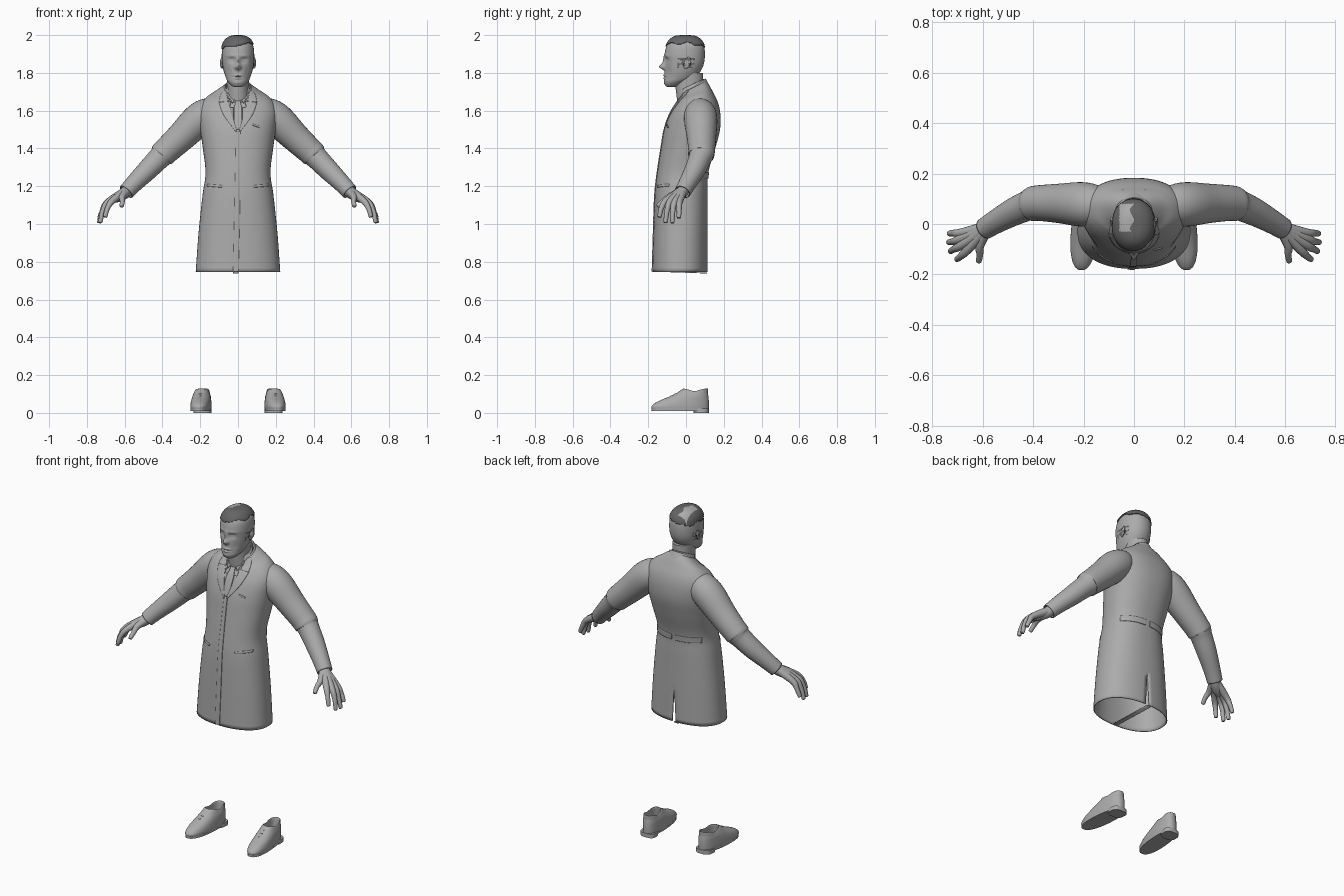
import bpy, bmesh, math
from math import sin, cos, pi, exp
from mathutils import Vector
from mathutils.bvhtree import BVHTree

cube = bpy.data.objects.get("Cube")
if cube:
    bpy.data.objects.remove(cube)


def material(name, value):
    m = bpy.data.materials.new(name)
    m.use_nodes = True
    m.diffuse_color = (value, value, value, 1)
    m.node_tree.nodes["Principled BSDF"].inputs["Base Color"].default_value = (value, value, value, 1)
    return m


GREY = material("mid grey", 0.41)
DARK = material("dark hair grey", 0.13)


def finish(name, bm, thick=0, angle=40, recalc=True):
    bmesh.ops.remove_doubles(bm, verts=bm.verts, dist=0.0002)
    if recalc:
        bmesh.ops.recalc_face_normals(bm, faces=bm.faces)
    me = bpy.data.meshes.new(name)
    bm.to_mesh(me)
    bm.free()
    ob = bpy.data.objects.new(name, me)
    bpy.context.collection.objects.link(ob)
    me.materials.append(GREY)
    me.materials.append(DARK)
    bpy.ops.object.select_all(action='DESELECT')
    ob.select_set(True)
    bpy.context.view_layer.objects.active = ob
    bpy.ops.object.shade_smooth_by_angle(angle=math.radians(angle))
    if thick:
        mod = ob.modifiers.new("thickness", 'SOLIDIFY')
        mod.thickness = thick
        mod.offset = -1
    return ob


def dense(rows, k):
    """Smooth in-between rows through the given ones."""
    rows = [Vector(r) for r in rows]
    out = []
    for i in range(len(rows) - 1):
        a, b, c, d = rows[max(i - 1, 0)], rows[i], rows[i + 1], rows[min(i + 2, len(rows) - 1)]
        for j in range(k):
            t = j / k
            out.append(b + ((c - a) * t + (2 * a - 5 * b + 4 * c - d) * t * t
                            + (3 * b - a - 3 * c + d) * t ** 3) * 0.5)
    return out + [rows[-1]]


def loft(rings, caps=(True, True), closed=True):
    bm = bmesh.new()
    vs = [[bm.verts.new(p) for p in r] for r in rings]
    n = len(vs[0])
    for a, b in zip(vs, vs[1:]):
        for i in range(n if closed else n - 1):
            j = (i + 1) % n
            bm.faces.new((a[i], a[j], b[j], b[i]))
    for cap, r in zip(caps, (vs[0], vs[-1])):
        if cap:
            bm.faces.new(r)
    return bm


def oval(z, rx, yf, yb, tilt=0, n=48, p=1.0, gap=0):
    """Level ring, starting and ending at the back; gap opens the back."""
    mid, ry, pts = (yf + yb) / 2, (yb - yf) / 2, []
    for i in range(n):
        t = pi / 2 + gap + (2 * pi - 2 * gap) * i / (n - 1 if gap else n)
        c, s = cos(t), sin(t)
        y = ry * math.copysign(abs(s) ** p, s)
        pts.append((rx * math.copysign(abs(c) ** p, c), mid + y, z + tilt * y))
    return pts


def tube(name, path, k=5, n=20, caps=(True, True), thick=0, side=1):
    """Round tube along (x, y, z, radius) points."""
    pts = dense(path, k)
    rings = []
    for i, q in enumerate(pts):
        d = (pts[min(i + 1, len(pts) - 1)] - pts[max(i - 1, 0)]).xyz
        rot = d.to_track_quat('Z', 'Y')
        ring = [q.xyz + rot @ Vector((cos(2 * pi * j / n), sin(2 * pi * j / n), 0)) * q.w for j in range(n)]
        rings.append([(v.x * side, v.y, v.z) for v in ring])
    return finish(name, loft(rings, caps), thick, 60)


# Coat body: open hem, back vent, front cut to a V
COAT = [(.745, .224, -.178, .115, 0), (.95, .209, -.172, .115, 0), (1.15, .188, -.165, .115, 0),
        (1.27, .172, -.152, .118, 0), (1.4, .186, -.132, .155, 0), (1.5, .2, -.115, .18, 0),
        (1.58, .208, -.088, .182, 0), (1.635, .195, -.06, .17, .05), (1.675, .16, -.04, .145, .2),
        (1.7, .115, -.03, .125, .4), (1.725, .075, -.02, .105, .5)]


def vent(z):
    return 0.00001 + max(0, .95 - z) * .17


bm = loft([oval(*r, n=73, p=.88, gap=vent(r[0])) for r in dense(COAT, 6)], (False, False), False)
surface = BVHTree.FromBMesh(bm)
bmesh.ops.delete(bm, geom=[f for f in bm.faces if f.calc_center_median().y < .03 and
                           abs(f.calc_center_median().x) < (f.calc_center_median().z - 1.5) * .3], context='FACES')
finish("coat_body", bm, .006)


def strip(name, left, right, off=.004, back=False, cols=6, k=6, thick=.005):
    """Thin cloth plate between two (x, z) edges, laid on the coat."""
    bm, sign, rows = bmesh.new(), (1 if back else -1), []
    for a, b in zip(dense([(*p, 0) for p in left], k), dense([(*p, 0) for p in right], k)):
        row = []
        for i in range(cols + 1):
            q = a.lerp(b, i / cols)
            hit = surface.ray_cast(Vector((q.x, sign, q.y)), Vector((0, -sign, 0)))[0]
            if hit is None:
                hit = surface.find_nearest(Vector((q.x, 0, q.y)))[0]
            row.append(bm.verts.new((q.x, hit.y + sign * off, q.y)))
        rows.append(row)
    for r, s in zip(rows, rows[1:]):
        for i in range(cols):
            f = bm.faces.new((r[i], r[i + 1], s[i + 1], s[i]))
            f.normal_update()
            if f.normal.y * sign < 0:
                f.normal_flip()
    return finish(name, bm, thick, recalc=False)


# Shirt front under the coat, tie
shirt = [(z, rx * .94, yf + .008, yb - .012, t) for z, rx, yf, yb, t in COAT[4:]]
finish("shirt", loft([oval(*r) for r in dense(shirt, 4)], (False, False)))
strip("tie", [(-.012, 1.675), (-.014, 1.645), (-.022, 1.6), (-.02, 1.5)],
      [(.012, 1.675), (.014, 1.645), (.022, 1.6), (.02, 1.5)], .003)

# Front edge, belt and pockets
strip("front_placket", [(-.026, .738), (-.018, 1.1), (-.01, 1.5)], [(.002, .738), (.01, 1.1), (.012, 1.5)], k=20)
strip("back_belt", [(-.15, 1.24), (0, 1.24), (.15, 1.24)], [(-.15, 1.272), (0, 1.272), (.15, 1.272)],
      back=True, k=12)
strip("breast_pocket", [(.08, 1.522), (.115, 1.51)], [(.08, 1.53), (.115, 1.518)], .005, cols=2)
for s, side in ((1, "left"), (-1, "right")):
    strip(side + "_lapel", [(s * .006, 1.49), (s * .03, 1.58), (s * .056, 1.67)],
          [(s * .012, 1.49), (s * .075, 1.575), (s * .1, 1.64)])
    strip(side + "_collar_leaf", [(s * .05, 1.65), (s * .06, 1.68), (s * .066, 1.71)],
          [(s * .1, 1.645), (s * .095, 1.675), (s * .082, 1.705)], .005)
    strip(side + "_shirt_collar", [(s * .008, 1.675), (s * .022, 1.69), (s * .045, 1.705)],
          [(s * .03, 1.64), (s * .042, 1.665), (s * .056, 1.69)], .005)
    strip(side + "_pocket_edge", [(s * .085, 1.193), (s * .165, 1.2)], [(s * .085, 1.205), (s * .165, 1.212)],
          cols=2, k=10)

# Turned collar and shirt band around the neck
finish("coat_collar", loft([oval(*r) for r in dense(
    [(1.685, .1, -.045, .125, .55), (1.715, .078, -.035, .11, .6), (1.73, .067, -.028, .103, .6),
     (1.715, .062, -.022, .094, .6)], 4)], (False, False)))
finish("shirt_band", loft([oval(z, .062, -.045, .095, .45) for z in (1.67, 1.735)], (False, False)), .005)

# Neck
finish("neck", loft([oval(*r) for r in dense(
    [(1.64, .062, -.045, .092), (1.72, .057, -.055, .09), (1.8, .06, -.06, .09)], 4)]))

# Head, shaped by soft bumps (x, z, width, height, depth)
BUMPS = [(0, 1.832, .013, .015, .028), (0, 1.86, .009, .028, .012), (0, 1.787, .022, .006, .008),
         (0, 1.772, .018, .006, .006), (0, 1.7795, .024, .003, -.004), (0, 1.748, .022, .01, .003)]
for s in (1, -1):
    BUMPS += [(s * .033, 1.868, .016, .013, -.011), (s * .033, 1.866, .01, .005, .006),
              (s * .035, 1.89, .026, .008, .004), (s * .014, 1.829, .006, .007, .006),
              (s * .048, 1.805, .014, .025, -.004)]
HEAD = [(1.724, .012, -.094, -.07), (1.731, .032, -.108, -.04), (1.752, .053, -.115, .005),
        (1.776, .065, -.114, .05), (1.81, .076, -.112, .078), (1.85, .084, -.11, .095), (1.9, .086, -.112, .1),
        (1.945, .08, -.102, .094), (1.975, .06, -.08, .072), (1.99, .032, -.05, .042), (1.993, .004, -.012, .004)]


def sculpt(p):
    x, y, z = p
    if y < -.02:
        y -= sum(a * exp(-((x - bx) / w) ** 2 - ((z - bz) / h) ** 2) for bx, bz, w, h, a in BUMPS)
    return (x, y, z)


def blotch(c):
    return sin(c.y * 190 + c.z * 60) + sin(c.z * 230 + c.x * 50)


bm = loft([[sculpt(p) for p in oval(*r, n=112, p=.93)] for r in dense(HEAD, 9)])
for f in bm.faces:
    c = f.calc_center_median()
    if abs(c.x) > .06 and -.045 < c.y < .045 and 1.825 < c.z < 1.88 and blotch(c) > -.1:
        f.material_index = 1
finish("head", bm, angle=70)

# Hair cap, lower on the right and back, with a pale parting
cap = [(z + .007, rx + .004, yf - .003, yb + .003) for z, rx, yf, yb in HEAD[6:]]
bm = loft([oval(*r, n=96, p=.93) for r in dense(cap, 8)], (False, True))
drop = []
for f in bm.faces:
    c = f.calc_center_median()
    edge = 1.946 + .006 * sin(c.y * 70 + 1) + c.x * .16 - max(0, c.y - .03) * .2
    parting = -.058 < c.x < -.008 + .008 * sin(c.y * 90) and -.03 < c.y < .08
    if c.z < edge:
        drop.append(f)
    elif not parting:
        f.material_index = 1
bmesh.ops.delete(bm, geom=drop, context='FACES')
finish("hair", bm, .005, 70)

# Sleeves, hands, ears and shoes on both sides
WRIST = (.585, -.015, 1.178, .026)
FINGERS = {"index_finger": ((.662, -.103, 1.125), (.69, -.13, 1.085), (.703, -.14, 1.04)),
           "middle_finger": ((.683, -.083, 1.12), (.715, -.1, 1.07), (.728, -.108, 1.012)),
           "ring_finger": ((.69, -.06, 1.115), (.72, -.07, 1.065), (.735, -.072, 1.01)),
           "little_finger": ((.687, -.036, 1.115), (.715, -.036, 1.075), (.733, -.038, 1.035)),
           "thumb": ((.612, -.085, 1.145), (.612, -.12, 1.122), (.616, -.148, 1.095))}


def shoe_ring(s, z, rx, yf, yb, p=.85):
    """Shoe outline turned slightly outward, its top dipping at the ankle."""
    return [(x + s * (.194 - y * .08), y, z - max(0, z - .09) * .35 * exp(-((y - .045) / .035) ** 2))
            for x, y, z in oval(z, rx, yf, yb, p=p)]


for s, side in ((1, "left"), (-1, "right")):
    tube(side + "_sleeve", [(.09, .07, 1.61, .05), (.15, .074, 1.59, .08), (.21, .078, 1.55, .088),
                            (.3, .082, 1.462, .078), (.375, .083, 1.392, .071), (.402, .08, 1.366, .069),
                            (.415, .076, 1.352, .061), (.48, .047, 1.285, .055), (.55, .008, 1.215, .047),
                            (.592, -.018, 1.17, .043)], n=32, caps=(True, False), thick=.006, side=s)
    tube(side + "_wrist", [(.53, .02, 1.23, .03), (.59, -.018, 1.172, .031), (.63, -.045, 1.145, .028),
                           (.665, -.065, 1.125, .016)], side=s)
    for name, (a, b, c) in FINGERS.items():
        tip = Vector(c) + (Vector(c) - Vector(b)) * .06
        tube(side + "_" + name, [WRIST, (*a, .018), (*b, .0135), (*c, .011), (*tip, .004)], n=14, side=s)
    # Ear
    bm = bmesh.new()
    bmesh.ops.create_uvsphere(bm, u_segments=20, v_segments=12, radius=1)
    for v in bm.verts:
        x, y, z = v.co
        v.co = (s * (.084 + x * .01 + y * .006), .006 + y * .02 + z * .006, 1.853 + z * .031)
    for f in bm.faces:
        if blotch(f.calc_center_median()) > .5:
            f.material_index = 1
    finish(side + "_ear", bm, angle=60)
    # Shoe upper with an open top and lining
    upper = [(.016, .052, -.178, .12), (.035, .054, -.182, .121), (.06, .052, -.15, .121),
             (.085, .048, -.092, .119), (.105, .043, -.05, .116), (.127, .037, -.018, .116),
             (.122, .033, -.012, .11), (.07, .036, -.02, .105)]
    finish(side + "_shoe", loft([shoe_ring(s, *r) for r in dense(upper, 4)]), angle=60)
    # Sole and heel
    finish(side + "_sole", loft([shoe_ring(s, z, .053, -.182, .122) for z in (.01, .022)]))
    finish(side + "_heel", loft([shoe_ring(s, z, .047, .04, .122, .7) for z in (0, .024)]))
    # Laces across the tongue
    for i in range(3):
        y, z = -.08 + i * .022, .09 + i * .0115
        tube(f"{side}_lace_{i + 1}", [(.18, y + .008, z - .006, .0025), (.2, y, z, .0025),
                                      (.22, y + .008, z - .006, .0025)], n=8, side=s)
